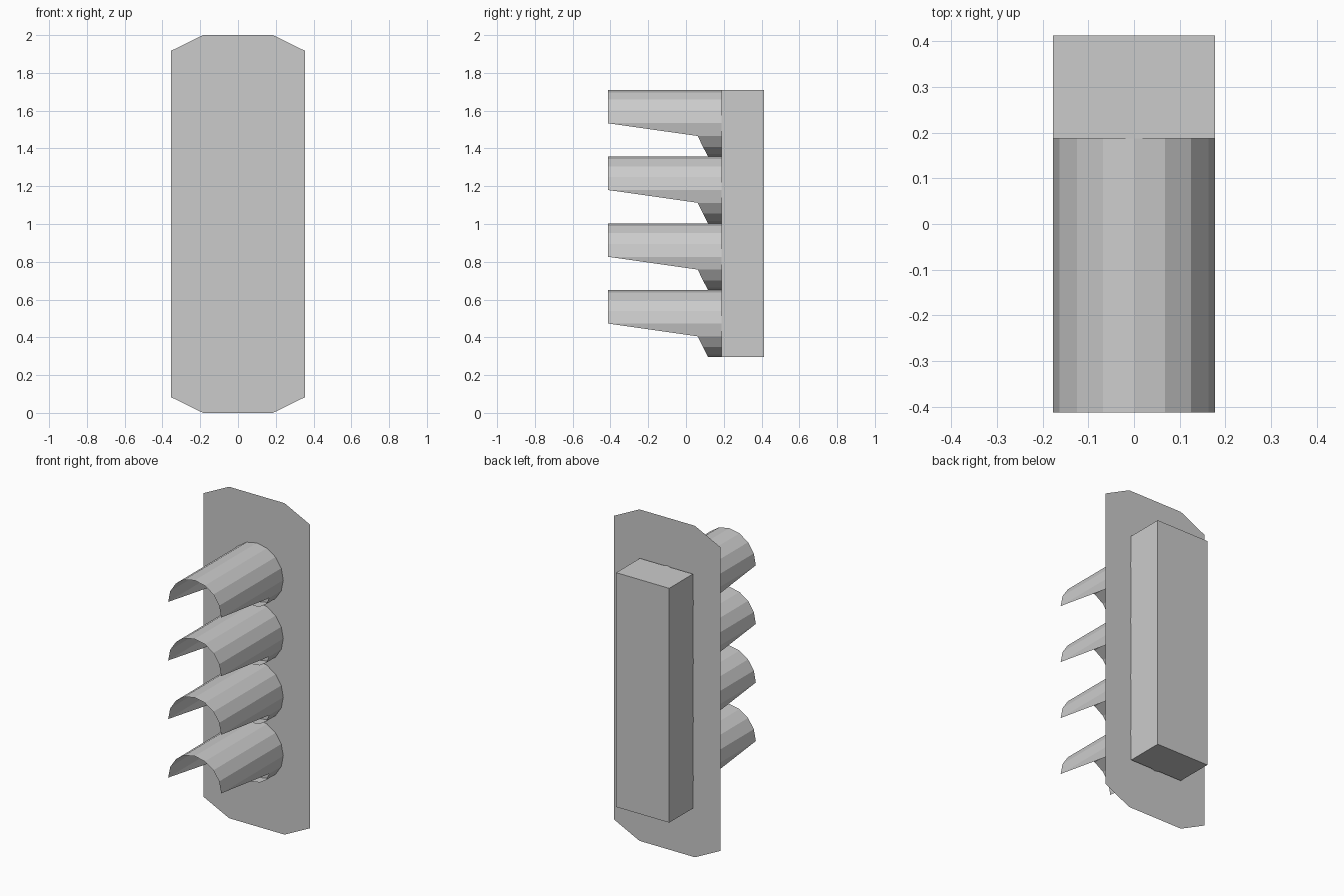
import bpy, bmesh, math

if "Cube" in bpy.data.objects:
    bpy.data.objects.remove(bpy.data.objects["Cube"])

R = 0.177          # visor radius, also half width of the housing
BACK = 0.187       # plane where the visors meet the housing
SIDES = 16


def make_object(name, bm):
    mesh = bpy.data.meshes.new(name)
    bm.to_mesh(mesh)
    bm.free()
    obj = bpy.data.objects.new(name, mesh)
    bpy.context.collection.objects.link(obj)
    return obj


# Housing box behind the plate
bm = bmesh.new()
bmesh.ops.create_cube(bm, size=1)
bmesh.ops.scale(bm, vec=(2 * R, 0.413 - BACK, 1.414), verts=bm.verts)
bmesh.ops.translate(bm, vec=(0, (0.413 + BACK) / 2, 1.003), verts=bm.verts)
make_object("housing", bm)

# Thin backing plate with clipped corners
bm = bmesh.new()
half = [(0.185, 0), (0.354, 0.083), (0.354, 1.917), (0.185, 2)]
outline = half + [(-x, z) for x, z in reversed(half)]
bm.faces.new([bm.verts.new((x, 0.179, z)) for x, z in outline])
make_object("backing_plate", bm)


# Front edge of the visor: long on the upper half, cut back underneath
def front_y(step):
    under = {5: 0.062, 6: 0.09, 7: 0.11, 8: 0.117}
    return under.get(min(step, SIDES - step), -0.413)


def make_visor(name, zc):
    bm = bmesh.new()
    front, back = [], []
    for i in range(SIDES):
        a = 2 * math.pi * i / SIDES
        x, z = R * math.sin(a), zc + R * math.cos(a)
        front.append(bm.verts.new((x, front_y(i), z)))
        back.append(bm.verts.new((x, BACK, z)))
    for i in range(SIDES):
        j = (i + 1) % SIDES
        bm.faces.new((front[i], front[j], back[j], back[i]))
    bmesh.ops.recalc_face_normals(bm, faces=bm.faces)
    make_object(name, bm)


# Four stacked open visors
for n in range(4):
    make_visor(f"visor_{n + 1}", 0.473 + n * 0.3535)
